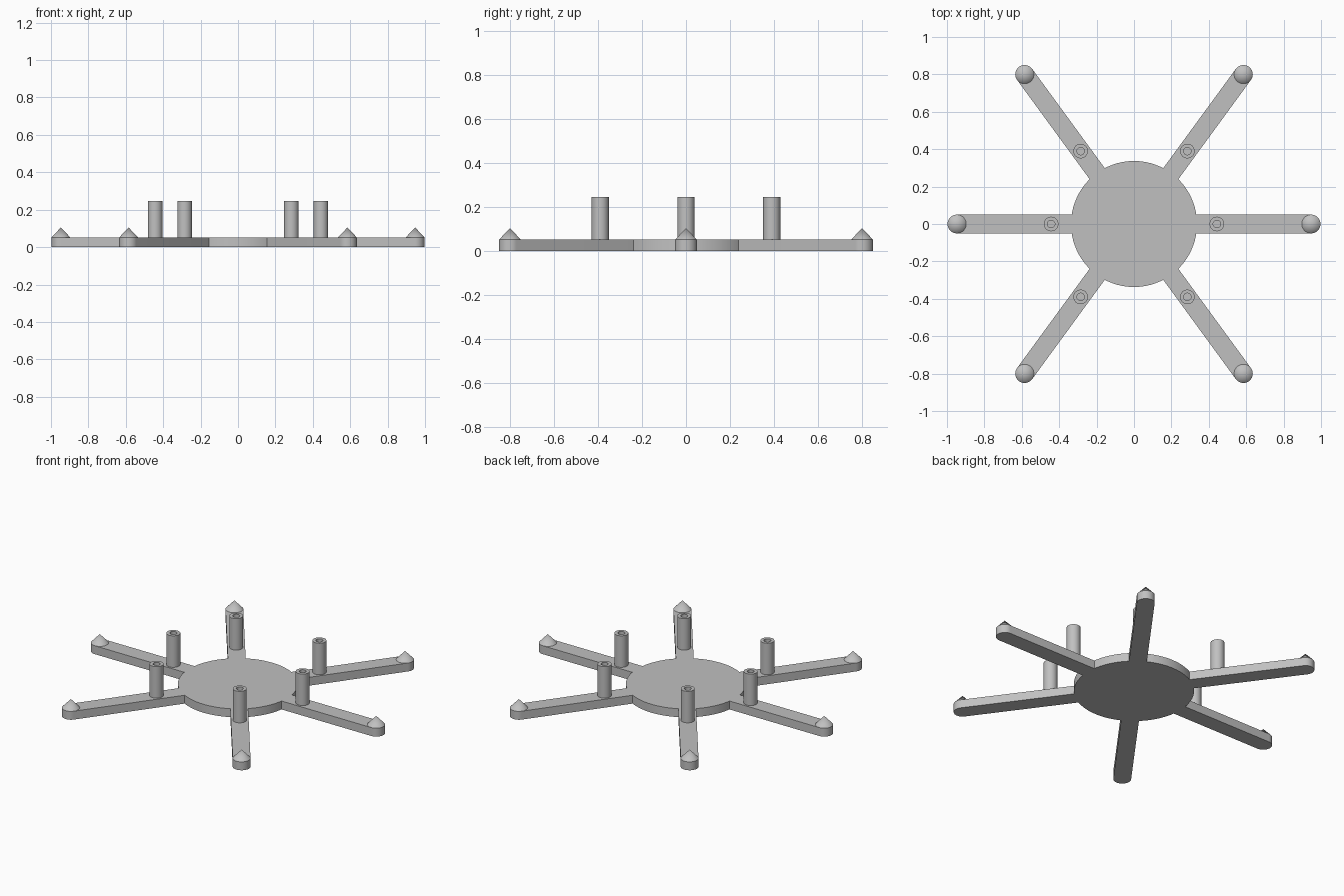
import bpy, bmesh
from math import cos, sin, pi, atan2, hypot, radians

cube = bpy.data.objects.get("Cube")
if cube:
    bpy.data.objects.remove(cube, do_unlink=True)

THICK = 0.052      # plate thickness
HALF = 0.05        # half width of an arm

grey = bpy.data.materials.new("plain grey")
grey.use_nodes = True
COLOUR = (0.53, 0.53, 0.53, 1)
grey.diffuse_color = COLOUR
grey.node_tree.nodes["Principled BSDF"].inputs["Base Color"].default_value = COLOUR


def finish(name, bm, location=(0, 0, 0), turn=0):
    bmesh.ops.recalc_face_normals(bm, faces=bm.faces)
    mesh = bpy.data.meshes.new(name)
    bm.to_mesh(mesh)
    bm.free()
    mesh.materials.append(grey)
    obj = bpy.data.objects.new(name, mesh)
    bpy.context.collection.objects.link(obj)
    obj.location = location
    obj.rotation_euler.z = turn
    return obj


def smooth(obj):
    bpy.ops.object.select_all(action="DESELECT")
    obj.select_set(True)
    bpy.context.view_layer.objects.active = obj
    bpy.ops.object.shade_smooth_by_angle(angle=radians(30))


def lathe(name, profile, sides, location=(0, 0, 0)):
    """Revolve (radius, height) points around z."""
    bm = bmesh.new()
    verts = [bm.verts.new((r, 0, z)) for r, z in profile]
    edges = [bm.edges.new(pair) for pair in zip(verts, verts[1:])]
    bmesh.ops.spin(bm, geom=verts + edges, cent=(0, 0, 0), axis=(0, 0, 1),
                   angle=2 * pi, steps=sides, use_merge=True)
    bmesh.ops.remove_doubles(bm, verts=bm.verts, dist=1e-5)
    return finish(name, bm, location)


def arm_bar(name, length, turn):
    """Flat bar from the hub outward with a round tip."""
    bm = bmesh.new()
    outline = [(0.1, HALF), (0.1, -HALF)]
    for i in range(25):
        a = -pi / 2 + pi * i / 24
        outline.append((length + HALF * cos(a), HALF * sin(a)))
    face = bm.faces.new([bm.verts.new((x, y, 0)) for x, y in outline])
    top = bmesh.ops.extrude_face_region(bm, geom=[face])["geom"]
    bmesh.ops.translate(bm, vec=(0, 0, THICK),
                        verts=[g for g in top if isinstance(g, bmesh.types.BMVert)])
    return finish(name, bm, turn=turn)


# Round hub plate
hub = lathe("hub_plate", [(0, 0), (0.337, 0), (0.337, THICK), (0, THICK)], 96)

# Six arms, each with a pointed foot cone and a hollow post
tips = [(sx * 0.947, 0) for sx in (-1, 1)]
tips += [(sx * 0.585, sy * 0.8) for sx in (-1, 1) for sy in (-1, 1)]
arms = []
for n, (x, y) in enumerate(tips, 1):
    reach = hypot(x, y)
    arms.append(arm_bar(f"arm_{n}", reach, atan2(y, x)))
    cone = lathe(f"tip_cone_{n}", [(0, 0), (HALF, 0), (0, 0.053)], 48, (x, y, THICK))
    k = (0.443 if y == 0 else 0.483) / reach
    post = lathe(f"hollow_post_{n}",
                 [(0, 0), (0.039, 0), (0.039, 0.195), (0.02, 0.195), (0.02, 0.001), (0, 0.001)],
                 32, (x * k, y * k, THICK))
    smooth(cone)
    smooth(post)

# Fuse the arms into the hub as one plate
for arm in arms:
    mod = hub.modifiers.new("join", "BOOLEAN")
    mod.operation = "UNION"
    mod.solver = "EXACT"
    mod.object = arm
bpy.context.view_layer.objects.active = hub
for mod in list(hub.modifiers):
    bpy.ops.object.modifier_apply(modifier=mod.name)
for arm in arms:
    bpy.data.objects.remove(arm, do_unlink=True)
hub.name = "hub_with_arms"
smooth(hub)
